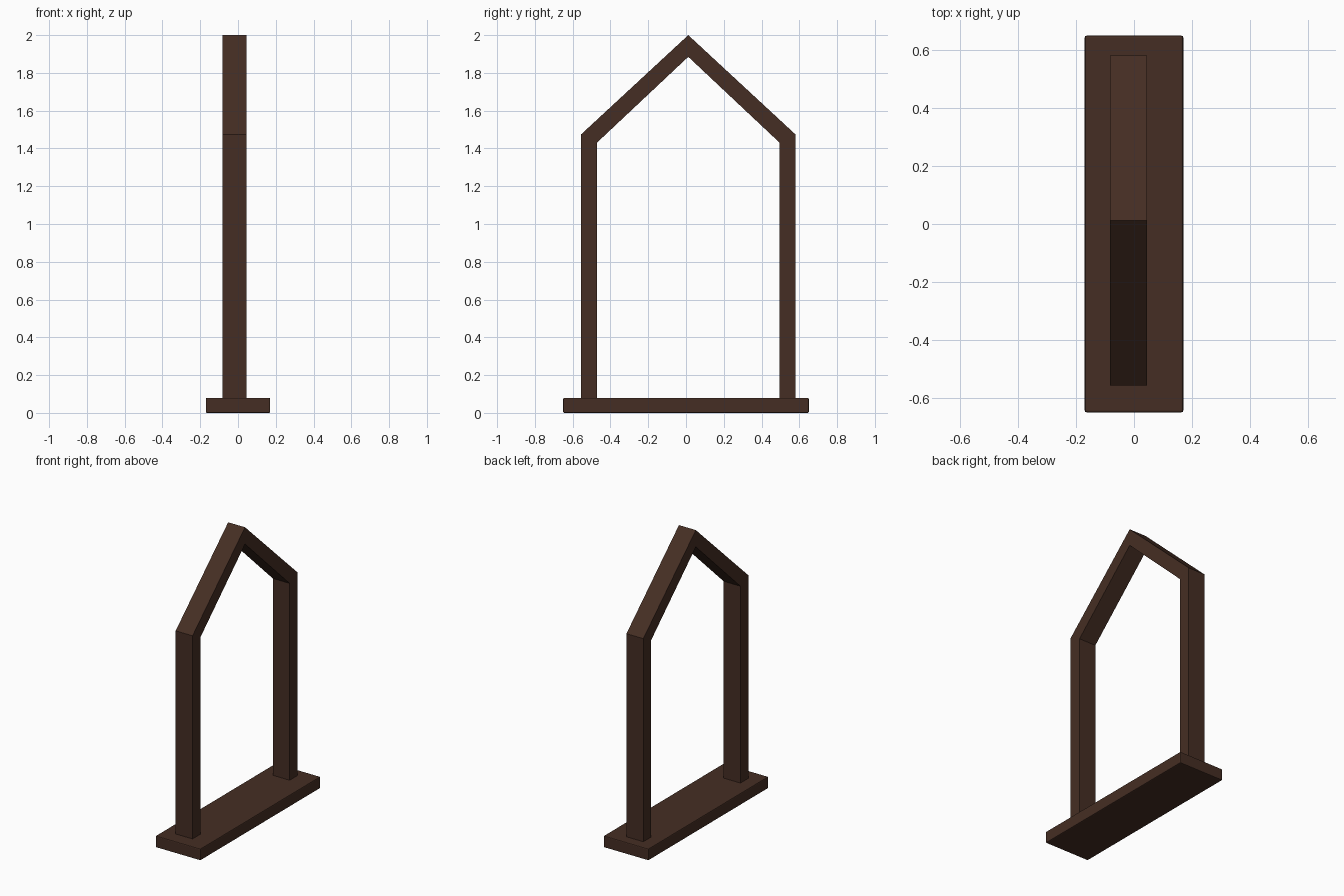
import bpy, bmesh

if "Cube" in bpy.data.objects:
    bpy.data.objects.remove(bpy.data.objects["Cube"])

wood = bpy.data.materials.new("dark brown wood")
wood.diffuse_color = (0.06, 0.027, 0.017, 1.0)
wood.use_nodes = True
wood.node_tree.nodes["Principled BSDF"].inputs["Base Color"].default_value = wood.diffuse_color


def finish(name, bm):
    bmesh.ops.recalc_face_normals(bm, faces=bm.faces)
    mesh = bpy.data.meshes.new(name)
    bm.to_mesh(mesh)
    bm.free()
    mesh.materials.append(wood)
    obj = bpy.data.objects.new(name, mesh)
    bpy.context.collection.objects.link(obj)
    return obj


# Base plank with slightly eased edges
bm = bmesh.new()
bmesh.ops.create_cube(bm, size=1)
for v in bm.verts:
    v.co.x *= 0.34
    v.co.y *= 1.3
    v.co.z = (v.co.z + 0.5) * 0.08
base = finish("base_plank", bm)
bevel = base.modifiers.new("eased edges", 'BEVEL')
bevel.width = 0.006
bevel.segments = 2

# Gabled frame: mitred strip of outer/inner profile pairs, extruded in x
X0, X1, YC, FOOT = -0.083, 0.045, 0.012, 0.07
half = [((0.569, FOOT), (0.484, FOOT)), ((0.569, 1.473), (0.484, 1.43))]
apex = ((0.0, 2.0), (0.0, 1.885))
mirrored = [tuple((-y, z) for y, z in pair) for pair in reversed(half)]
profile = half + [apex] + mirrored

bm = bmesh.new()
pairs = [[bm.verts.new((X0, YC + y, z)) for y, z in pair] for pair in profile]
faces = [bm.faces.new((a[0], b[0], b[1], a[1])) for a, b in zip(pairs, pairs[1:])]
ext = bmesh.ops.extrude_face_region(bm, geom=faces, use_keep_orig=True)
bmesh.ops.translate(bm, vec=(X1 - X0, 0, 0),
                    verts=[g for g in ext["geom"] if isinstance(g, bmesh.types.BMVert)])
finish("gabled_frame", bm)
